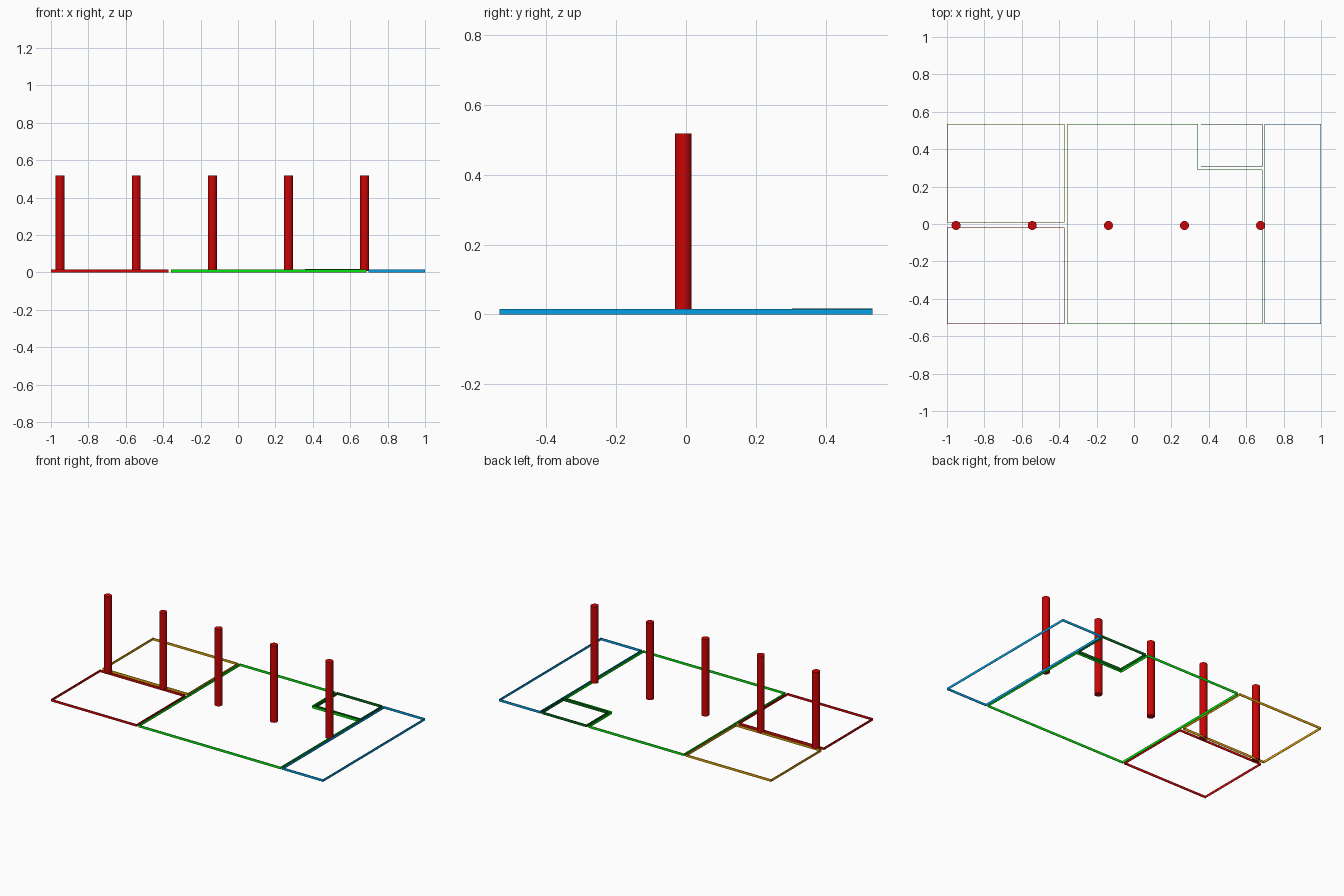
import bpy
import bmesh
import math
from mathutils import Vector

cube = bpy.data.objects.get("Cube")
if cube:
    bpy.data.objects.remove(cube, do_unlink=True)


def make_material(name, srgb):
    """Flat material from 0-255 display values."""
    lin = [((c / 255 + 0.055) / 1.055) ** 2.4 for c in srgb]
    mat = bpy.data.materials.new(name)
    mat.use_nodes = True
    mat.diffuse_color = (*lin, 1)
    mat.node_tree.nodes["Principled BSDF"].inputs["Base Color"].default_value = (*lin, 1)
    return mat


def inset(outline, t):
    """Move every corner of a right-angled counterclockwise outline inwards by t."""
    pts = [Vector(p) for p in outline]
    result = []
    for i, p in enumerate(pts):
        before = (p - pts[i - 1]).normalized()
        after = (pts[(i + 1) % len(pts)] - p).normalized()
        result.append(p + t * Vector((-before.y - after.y, before.x + after.x)))
    return result


def low_wall(name, outline, height, mat):
    """Thin solid wall standing on the ground along a closed outline."""
    bm = bmesh.new()
    inner = inset(outline, THICKNESS)
    # Section corners: outer low, outer high, inner high, inner low
    rings = [[bm.verts.new((x, y, z)) for x, y in line]
             for line, z in ((outline, 0), (outline, height), (inner, height), (inner, 0))]
    count = len(outline)
    for k in range(4):
        a, b = rings[k], rings[(k + 1) % 4]
        for i in range(count):
            j = (i + 1) % count
            bm.faces.new((a[i], a[j], b[j], b[i]))
    mesh = bpy.data.meshes.new(name)
    bm.to_mesh(mesh)
    bm.free()
    mesh.materials.append(mat)
    bpy.context.collection.objects.link(bpy.data.objects.new(name, mesh))


def rect(x0, y0, x1, y1):
    return [(x0, y0), (x1, y0), (x1, y1), (x0, y1)]


column_red = make_material("column red", (202, 3, 5))
wall_red = make_material("wall red", (212, 5, 6))
amber = make_material("amber", (225, 160, 5))
green = make_material("green", (4, 231, 10))
dark_green = make_material("dark green", (6, 104, 24))
blue = make_material("blue", (3, 160, 231))

DEPTH = 0.534
HEIGHT = 0.016
THICKNESS = 0.0025

# Zone borders
low_wall("front_right_border", rect(-1, -DEPTH, -0.372, -0.02), HEIGHT, wall_red)
low_wall("back_right_border", rect(-1, 0.007, -0.372, DEPTH), HEIGHT, amber)
low_wall("left_border", rect(0.699, -DEPTH, 1, DEPTH), HEIGHT, blue)
low_wall("corner_border", rect(0.357, 0.304, 0.688, DEPTH), 0.0175, dark_green)

# Main zone with a notch around the corner zone
low_wall("main_border",
         [(-0.359, -DEPTH), (0.688, -DEPTH), (0.688, 0.291),
          (0.343, 0.291), (0.343, DEPTH), (-0.359, DEPTH)], HEIGHT, green)

# Row of evenly spaced columns, their feet just above the ground
FOOT, TOP = 0.008, 0.518
for i in range(5):
    bpy.ops.mesh.primitive_cylinder_add(
        vertices=24, radius=0.024, depth=TOP - FOOT,
        location=(-0.951 + 0.407 * i, -0.008, (FOOT + TOP) / 2))
    column = bpy.context.object
    column.name = f"column_{i + 1}"
    column.data.materials.append(column_red)
    bpy.ops.object.shade_smooth_by_angle(angle=math.radians(40))
